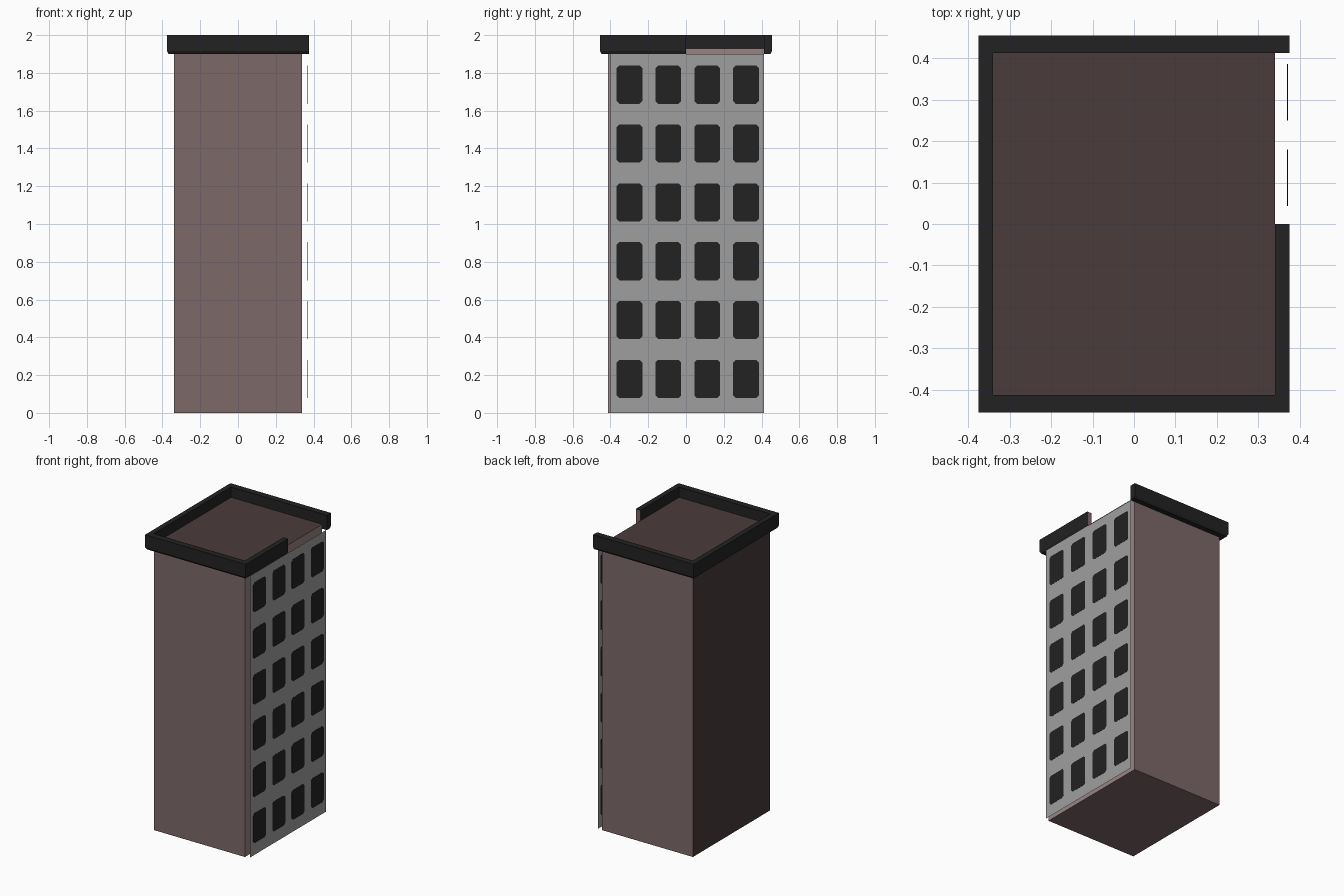
import bpy, bmesh

if "Cube" in bpy.data.objects:
    bpy.data.objects.remove(bpy.data.objects["Cube"])

W, D, ROOF = 0.34, 0.412, 1.93     # body half width, half depth, roof height


def mat(name, rgb):
    m = bpy.data.materials.new(name)
    m.diffuse_color = (*rgb, 1)
    m.use_nodes = True
    m.node_tree.nodes["Principled BSDF"].inputs["Base Color"].default_value = m.diffuse_color
    return m


pink = mat("dusty_pink", (0.205, 0.141, 0.141))
light_pink = mat("light_pink", (0.32, 0.225, 0.225))
brown = mat("dark_brown", (0.068, 0.044, 0.044))
grey = mat("panel_grey", (0.347, 0.347, 0.347))
black = mat("near_black", (0.016, 0.016, 0.016))


def finish(bm, name, mats, rule=None, recalc=True):
    if recalc:
        bmesh.ops.recalc_face_normals(bm, faces=bm.faces)
    if rule:
        for f in bm.faces:
            f.material_index = rule(f)
    me = bpy.data.meshes.new(name)
    bm.to_mesh(me)
    bm.free()
    for m in mats:
        me.materials.append(m)
    ob = bpy.data.objects.new(name, me)
    bpy.context.collection.objects.link(ob)
    return ob


# Body: brown roof and left wall, lighter right wall
bm = bmesh.new()
bmesh.ops.create_cube(bm, size=1)
for v in bm.verts:
    v.co = (v.co.x * 2 * W, v.co.y * 2 * D, (v.co.z + 0.5) * ROOF)


def body_rule(f):
    n = f.normal
    if n.z > 0.5 or n.x < -0.5:
        return 1
    return 2 if n.x > 0.5 else 0


finish(bm, "body", [pink, brown, light_pink], body_rule)

# Roof rim: profile swept round the roof, stopping halfway along the right side
profile = [(0, 1.9), (0.8, 1.9), (1, 1.915), (1, 2.0), (0, 2.0)]
OX, OY = 0.035, 0.043
bm = bmesh.new()
rings = []
for sx, sy in [(1, 1), (-1, 1), (-1, -1), (1, -1), (1, 0)]:
    ring = []
    for d, z in profile:
        dx = 1 if (sx, sy) == (1, 1) else d      # square end at back right
        ring.append(bm.verts.new((sx * (W + OX * dx), sy * (D + OY * d), z)))
    rings.append(ring)
n = len(profile)
for a, b in zip(rings, rings[1:]):
    for i in range(n):
        j = (i + 1) % n
        bm.faces.new((a[i], a[j], b[j], b[i]))
bm.faces.new(rings[0])
bm.faces.new(rings[-1])
finish(bm, "roof_rim", [black, pink],
       lambda f: 1 if f.normal.y > 0.9 and abs(f.calc_center_median().y) < 0.01 else 0)

# Window panel: thin sheet standing just off the right wall
PX = 0.37
bm = bmesh.new()
bm.faces.new([bm.verts.new((PX, y, z)) for y, z in
              [(-0.402, 0), (0.412, 0), (0.412, 1.9), (-0.402, 1.9)]])
finish(bm, "window_panel", [grey], recalc=False)

# Windows: thin plates with clipped corners, showing on both sides of the sheet
HY, HZ, C, T = 0.068, 0.101, 0.014, 0.001
outline = [(-HY + C, -HZ), (HY - C, -HZ), (HY, -HZ + C), (HY, HZ - C),
           (HY - C, HZ), (-HY + C, HZ), (-HY, HZ - C), (-HY, -HZ + C)]
bm = bmesh.new()
for row in range(6):
    for col in range(4):
        cy, cz = -0.299 + 0.2055 * col, 0.18 + 0.3115 * row
        f = bm.faces.new([bm.verts.new((PX - T, cy + y, cz + z)) for y, z in outline])
        ext = bmesh.ops.extrude_face_region(bm, geom=[f], use_keep_orig=True)
        for v in ext["geom"]:
            if isinstance(v, bmesh.types.BMVert):
                v.co.x += 2 * T
finish(bm, "windows", [black])
